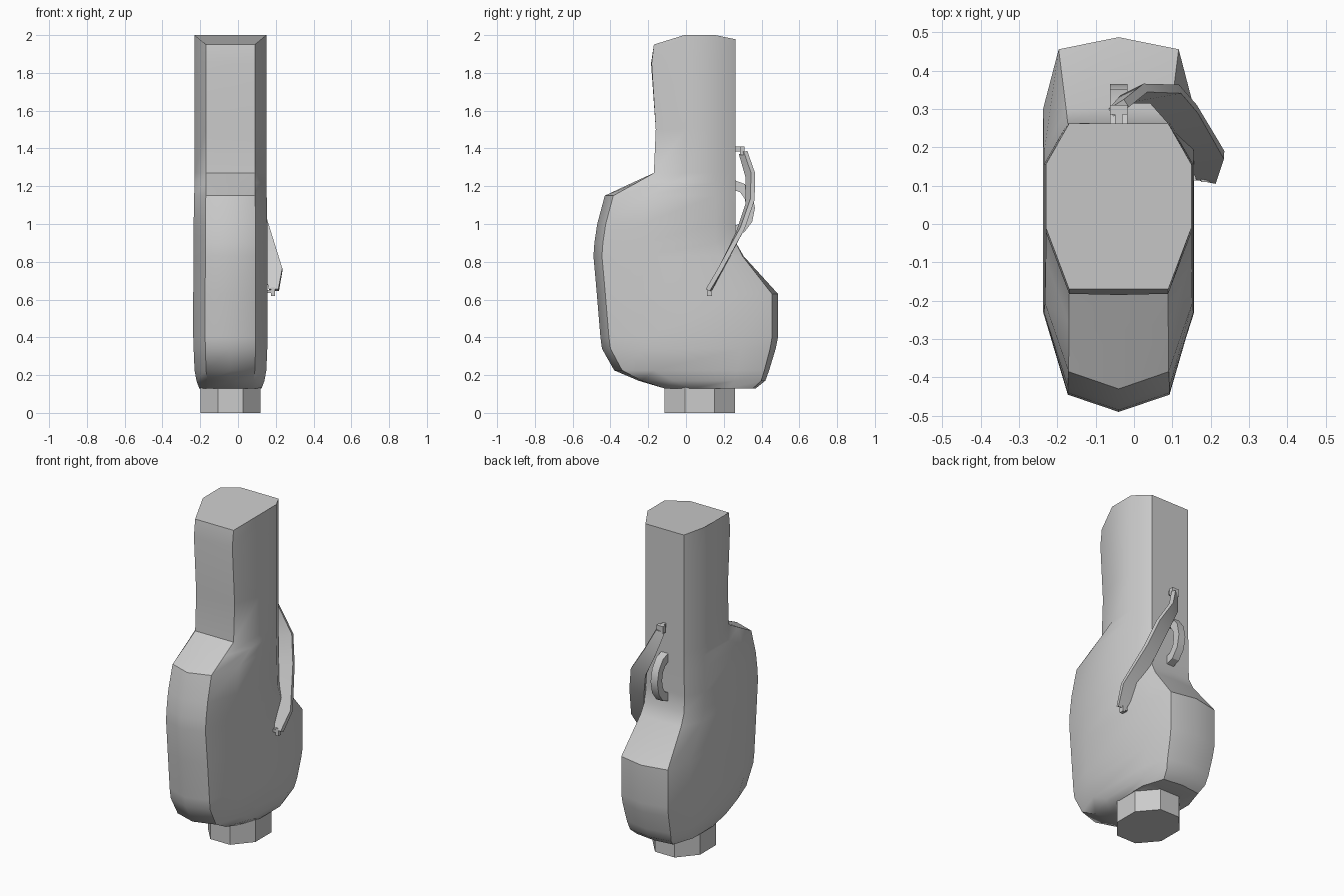
import bpy, bmesh, math
from mathutils import Vector

if "Cube" in bpy.data.objects:
    bpy.data.objects.remove(bpy.data.objects["Cube"])

grey = bpy.data.materials.new("plain grey")
grey.diffuse_color = (0.6, 0.6, 0.6, 1)
grey.use_nodes = True
grey.node_tree.nodes["Principled BSDF"].inputs["Base Color"].default_value = grey.diffuse_color
CX = -0.04


def finish(name, bm, angle):
    bmesh.ops.recalc_face_normals(bm, faces=bm.faces[:])
    me = bpy.data.meshes.new(name)
    bm.to_mesh(me)
    bm.free()
    me.materials.append(grey)
    ob = bpy.data.objects.new(name, me)
    bpy.context.collection.objects.link(ob)
    bpy.ops.object.select_all(action='DESELECT')
    ob.select_set(True)
    bpy.context.view_layer.objects.active = ob
    bpy.ops.object.shade_smooth_by_angle(angle=math.radians(angle))
    return ob


def loft(name, rings, angle=40):
    bm = bmesh.new()
    vs = [[bm.verts.new(p) for p in r] for r in rings]
    n = len(vs[0])
    for a, b in zip(vs, vs[1:]):
        for i in range(n):
            j = (i + 1) % n
            bm.faces.new((a[i], a[j], b[j], b[i]))
    bm.faces.new(vs[0])
    bm.faces.new(vs[-1])
    return finish(name, bm, angle)


def section(z, f, b, w):
    """Ten-sided ring; the flat sides and pointed ends follow from its depth."""
    side_f = max(-0.23, 0.12 + 0.76 * f)
    side_b = 0.155 + 0.645 * (b - 0.262)
    tip_f = min(0.045, max(0, -0.17 - f) * 0.2)
    tip_b = max(0, b - 0.262) * 0.14
    wf = 0.68 * w
    wb = 0.68 * w + max(0, b - 0.262) * 0.1
    top = z > 1.99  # the top slopes down to front and back
    zf, zb = (z - 0.05, z - 0.022) if top else (z, z)
    half = [(wf, f + tip_f, zf), (w, side_f, z), (w, side_b, z), (wb, b - tip_b, zb)]
    ring = [(CX, f, zf)] + [(CX + x, y, h) for x, y, h in half]
    return ring + [(CX, b, zb)] + [(CX - x, y, h) for x, y, h in half[::-1]]


# Body: height, front, back, half width
body = [(0.13, -0.115, 0.37, 0.165), (0.17, -0.25, 0.42, 0.18),
        (0.225, -0.38, 0.44, 0.19), (0.34, -0.445, 0.475, 0.195),
        (0.40, -0.453, 0.487, 0.197), (0.63, -0.472, 0.487, 0.197),
        (0.83, -0.49, 0.305, 0.195), (0.90, -0.485, 0.265, 0.195),
        (1.00, -0.47, 0.262, 0.195), (1.15, -0.43, 0.262, 0.192),
        (1.22, -0.28, 0.262, 0.19), (1.27, -0.17, 0.262, 0.19),
        (1.50, -0.16, 0.262, 0.19), (1.85, -0.185, 0.262, 0.19),
        (2.00, -0.17, 0.262, 0.19)]
loft("body", [section(*r) for r in body])

# Base stub: octagonal
stub = [(CX + 0.173 * math.cos(t), 0.073 + 0.203 * math.sin(t))
        for t in (math.pi * (k + 0.5) / 4 for k in range(8))]
loft("base_stub", [[(x, y, z) for x, y in stub] for z in (0, 0.16)])

# Hanging strap: left and right edge points from top to bottom
strap = [((-0.06, 0.29, 1.37), (-0.02, 0.315, 1.385)),
         ((-0.03, 0.325, 1.25), (0.03, 0.355, 1.27)),
         ((0.04, 0.325, 1.10), (0.12, 0.352, 1.13)),
         ((0.085, 0.275, 0.95), (0.165, 0.30, 0.98)),
         ((0.135, 0.19, 0.77), (0.235, 0.18, 0.76)),
         ((0.165, 0.125, 0.65), (0.215, 0.115, 0.65))]
rings = []
for i, (l, r) in enumerate(strap):
    l, r = Vector(l), Vector(r)
    a, b = strap[max(i - 1, 0)], strap[min(i + 1, 5)]
    along = Vector(b[0]) + Vector(b[1]) - Vector(a[0]) - Vector(a[1])
    d = along.cross(r - l).normalized() * 0.012
    rings.append([l + d, r + d, r - d, l - d])
loft("strap", rings)

# Carrying handle: C-shaped bar on the back
arc = []
for k in range(7):
    t = math.radians(-90 + 30 * k)
    c, s = math.cos(t), math.sin(t)
    inner = (0.255 + 0.065 * c, 1.085 + 0.095 * s)
    outer = (0.255 + 0.11 * c, 1.085 + 0.147 * s)
    arc.append([(CX + x, y, z) for x, (y, z) in
                ((-0.023, inner), (0.023, inner), (0.023, outer), (-0.023, outer))])
loft("handle", arc, 30)


# Strap clips
def box(name, lo, hi):
    (x, y, z), (X, Y, Z) = lo, hi
    loft(name, [[(x, y, h), (X, y, h), (X, Y, h), (x, Y, h)] for h in (z, Z)])


box("upper_clip_pin", (-0.05, 0.255, 1.385), (-0.03, 0.31, 1.41))
box("upper_clip_bar", (-0.062, 0.285, 1.365), (-0.017, 0.31, 1.41))
box("lower_clip_pin", (0.15, 0.113, 0.635), (0.195, 0.133, 0.65))
box("lower_clip_bar", (0.175, 0.11, 0.62), (0.195, 0.137, 0.665))
